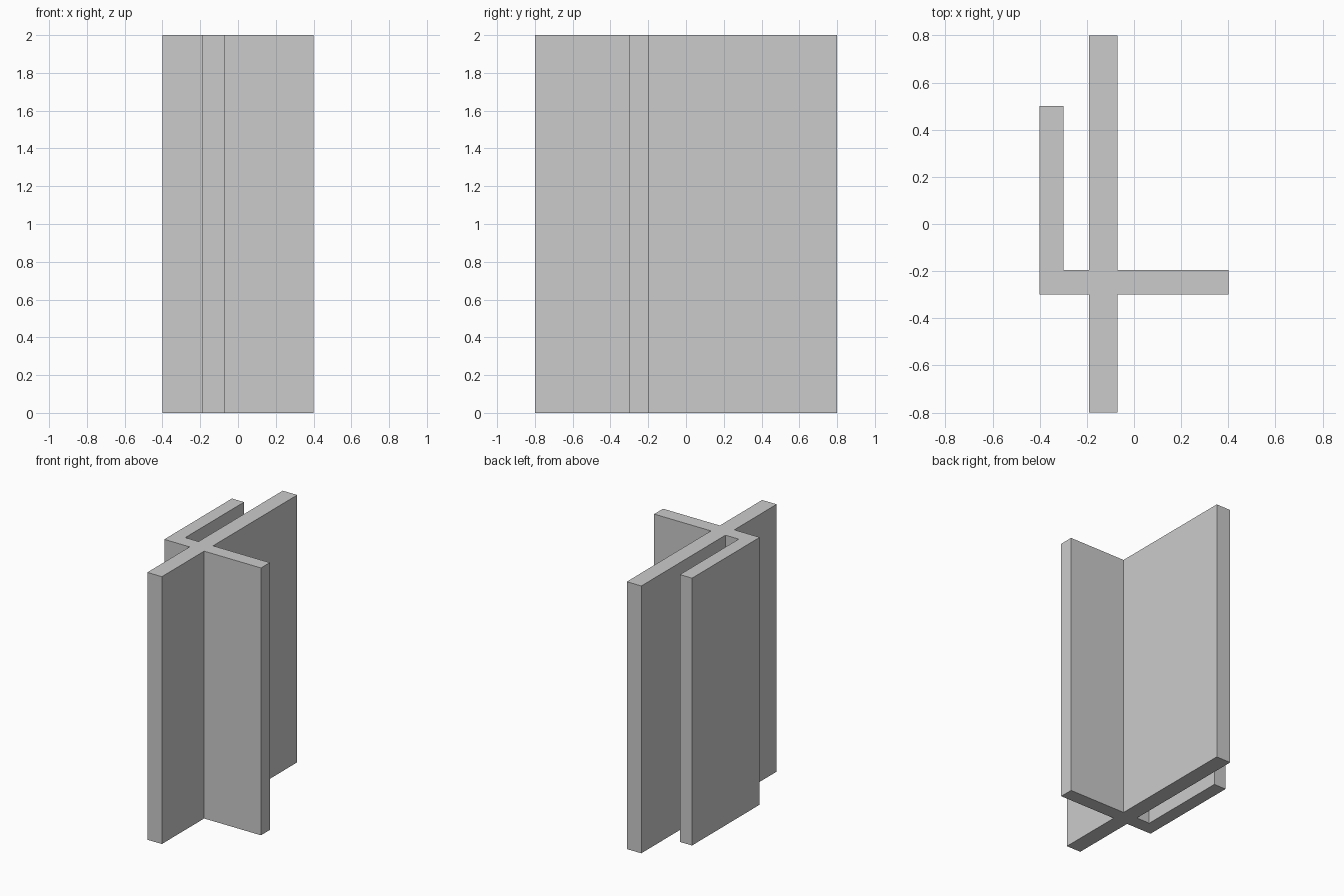
import bpy, bmesh

if "Cube" in bpy.data.objects:
    bpy.data.objects.remove(bpy.data.objects["Cube"])

HEIGHT = 2.0
# Cross-section seen from above: long wall, cross wall and a hooked side wall
OUTLINE = [
    (-0.19, -0.8), (-0.07, -0.8), (-0.07, -0.3), (0.4, -0.3),
    (0.4, -0.195), (-0.07, -0.195), (-0.07, 0.8), (-0.19, 0.8),
    (-0.19, -0.195), (-0.3, -0.195), (-0.3, 0.5), (-0.4, 0.5),
    (-0.4, -0.3), (-0.19, -0.3),
]


def extrude_profile(name, outline, height):
    bm = bmesh.new()
    base = bm.faces.new([bm.verts.new((x, y, 0)) for x, y in outline])
    result = bmesh.ops.extrude_face_region(bm, geom=[base], use_keep_orig=True)
    top = [v for v in result["geom"] if isinstance(v, bmesh.types.BMVert)]
    bmesh.ops.translate(bm, verts=top, vec=(0, 0, height))
    bmesh.ops.recalc_face_normals(bm, faces=bm.faces)
    mesh = bpy.data.meshes.new(name)
    bm.to_mesh(mesh)
    bm.free()
    obj = bpy.data.objects.new(name, mesh)
    bpy.context.collection.objects.link(obj)
    return obj


# Upright walls as one solid
extrude_profile("crossed_walls", OUTLINE, HEIGHT)
